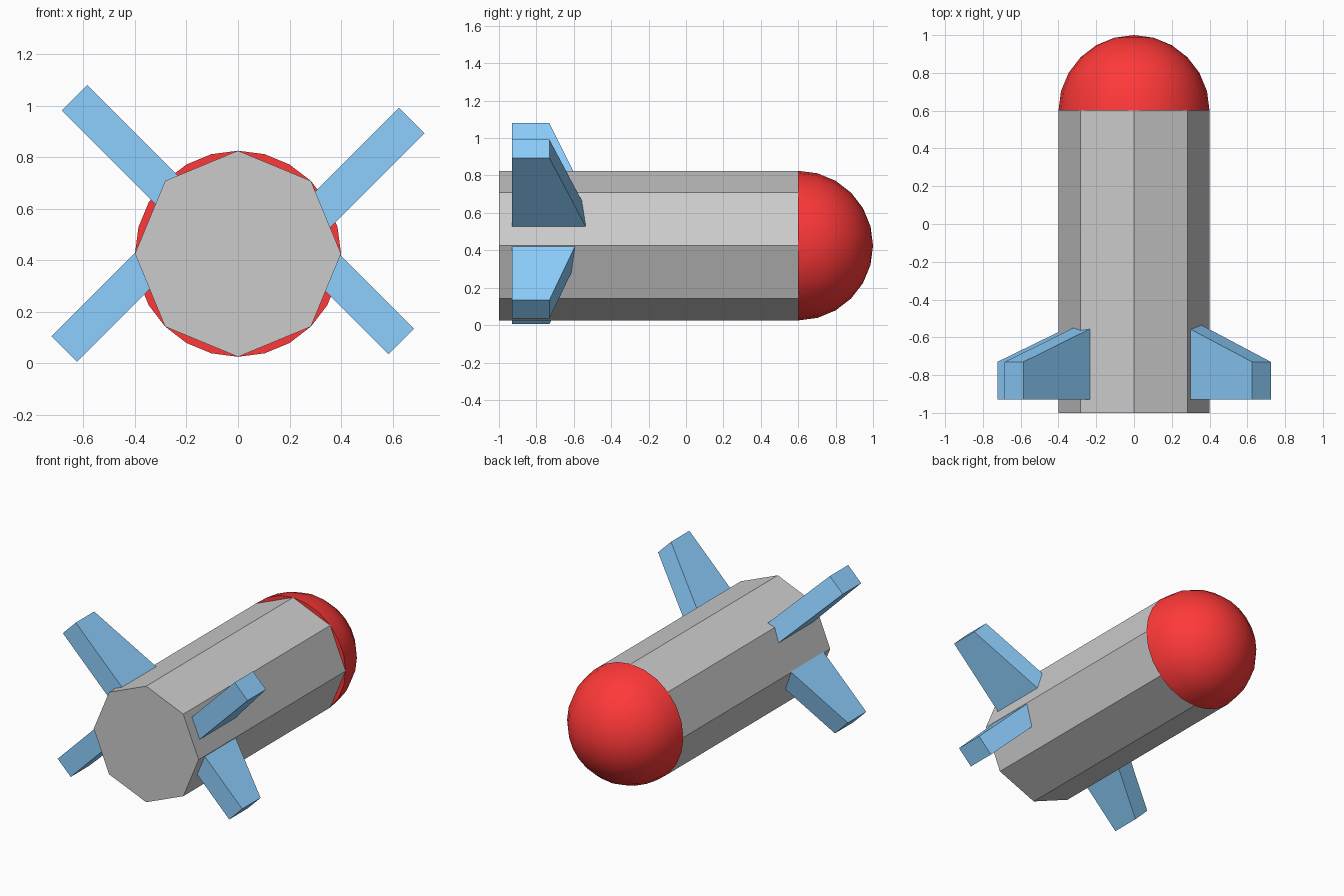
import bpy
import bmesh
from math import pi, sqrt
from mathutils import Matrix, Vector

if "Cube" in bpy.data.objects:
    bpy.data.objects.remove(bpy.data.objects["Cube"])

AXIS_Z = 0.425   # height of the rocket's centre line
RADIUS = 0.4


def material(name, color):
    mat = bpy.data.materials.new(name)
    mat.diffuse_color = color
    mat.use_nodes = True
    mat.node_tree.nodes["Principled BSDF"].inputs["Base Color"].default_value = mat.diffuse_color
    return mat


def make_object(name, bm, mat=None):
    bmesh.ops.recalc_face_normals(bm, faces=bm.faces)
    mesh = bpy.data.meshes.new(name)
    bm.to_mesh(mesh)
    bm.free()
    obj = bpy.data.objects.new(name, mesh)
    bpy.context.collection.objects.link(obj)
    if mat:
        mesh.materials.append(mat)
    return obj


red = material("red", (1.0, 0.04, 0.04, 1))
blue = material("blue", (0.27, 0.63, 1.0, 1))

# Octagonal body lying along y
bm = bmesh.new()
bmesh.ops.create_cone(bm, cap_ends=True, segments=8, radius1=RADIUS, radius2=RADIUS,
                      depth=1.6, matrix=Matrix.Translation((0, -0.2, AXIS_Z)) @ Matrix.Rotation(-pi / 2, 4, 'X'))
make_object("body", bm)

# Capped hemisphere nose, smooth with a sharp rim
bm = bmesh.new()
bmesh.ops.create_uvsphere(bm, u_segments=24, v_segments=12, radius=RADIUS)
bmesh.ops.bisect_plane(bm, geom=bm.verts[:] + bm.edges[:] + bm.faces[:], dist=1e-4,
                       plane_co=(0, 0, 0), plane_no=(0, 0, 1), clear_inner=True)
bmesh.ops.holes_fill(bm, edges=[e for e in bm.edges if e.is_boundary], sides=0)
bm.transform(Matrix.Translation((0, 0.6, AXIS_Z)) @ Matrix.Rotation(-pi / 2, 4, 'X'))
nose = make_object("nose", bm, red)
bpy.context.view_layer.objects.active = nose
nose.select_set(True)
bpy.ops.object.shade_smooth_by_angle(angle=pi / 6)
nose.select_set(False)


# Swept tail fins: a tapered profile extruded to the fin thickness
def fin(name, tip_x, tip_z, sx, sz, length, slope):
    inward = Vector((-sx, 0, -sz)) / sqrt(2)
    side = Vector((-sz, 0, sx)) / sqrt(2)
    tip = Vector((tip_x, 0, tip_z)) - side * 0.07
    profile = [(0, -0.93), (0, -0.73), (length, -0.73 + slope * length), (length, -0.93)]
    bm = bmesh.new()
    face = bm.faces.new([bm.verts.new(tip + inward * d + Vector((0, y, 0))) for d, y in profile])
    new = bmesh.ops.extrude_face_region(bm, geom=[face])["geom"]
    bmesh.ops.translate(bm, vec=side * 0.14, verts=[v for v in new if isinstance(v, bmesh.types.BMVert)])
    make_object(name, bm, blue)


fin("fin_upper_left", -0.635, 1.03, -1, 1, 0.55, 0.35)
fin("fin_upper_right", 0.675, 0.942, 1, 1, 0.55, 0.375)
fin("fin_lower_right", 0.634, 0.085, 1, -1, 0.45, 0.337)
fin("fin_lower_left", -0.674, 0.055, -1, -1, 0.48, 0.345)
